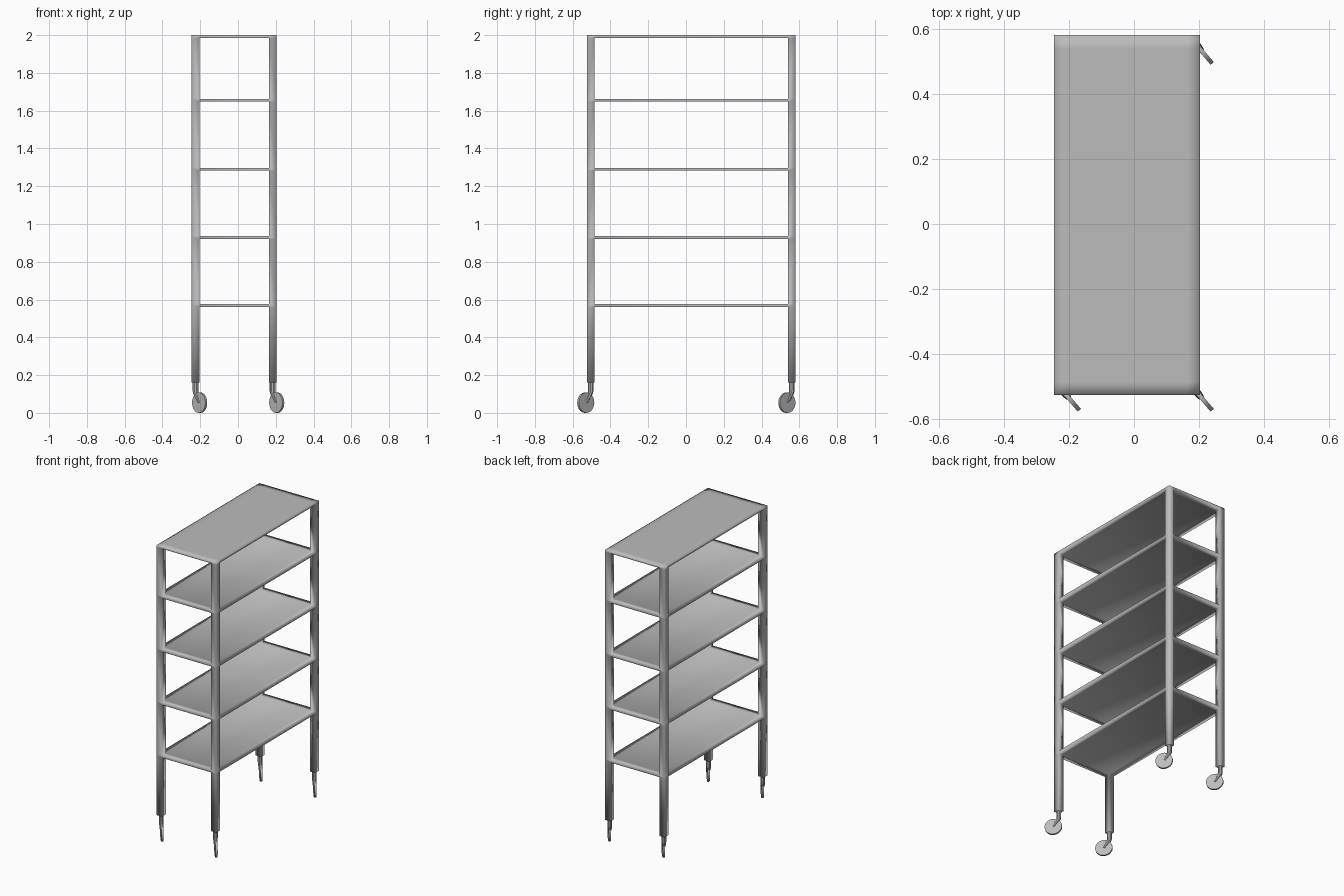
import bpy, bmesh
from mathutils import Vector, Matrix

cube = bpy.data.objects.get("Cube")
if cube:
    bpy.data.objects.remove(cube, do_unlink=True)

steel = bpy.data.materials.new("grey_steel")
steel.use_nodes = True
steel.diffuse_color = (0.5, 0.5, 0.5, 1)
steel.node_tree.nodes["Principled BSDF"].inputs["Base Color"].default_value = (0.5, 0.5, 0.5, 1)


def add_mesh(name, bm):
    mesh = bpy.data.meshes.new(name)
    bm.to_mesh(mesh)
    bm.free()
    obj = bpy.data.objects.new(name, mesh)
    bpy.context.collection.objects.link(obj)
    mesh.materials.append(steel)
    return obj


# Frame: four square posts and five shelves welded into one skin on a coarse grid
xs = [-0.245, -0.205, 0.163, 0.203]
ys = [-0.525, -0.485, 0.54, 0.58]
zs = [0.16]
for z in (0.568, 0.928, 1.29, 1.655, 1.9925):
    zs += [z - 0.0075, z + 0.0075]


def filled(i, j, k):
    if not (0 <= i < 3 and 0 <= j < 3 and 0 <= k < len(zs) - 1):
        return False
    return k % 2 == 1 or (i != 1 and j != 1)


bm = bmesh.new()
for i in range(3):
    for j in range(3):
        for k in range(len(zs) - 1):
            if not filled(i, j, k):
                continue
            for axis in range(3):
                for side in (0, 1):
                    near = [i, j, k]
                    near[axis] += 2 * side - 1
                    if filled(*near):
                        continue
                    corners = []
                    for a, b in ((0, 0), (1, 0), (1, 1), (0, 1)):
                        c = [i, j, k]
                        c[axis] += side
                        c[(axis + 1) % 3] += a
                        c[(axis + 2) % 3] += b
                        corners.append(bm.verts.new((xs[c[0]], ys[c[1]], zs[c[2]])))
                    bm.faces.new(corners if side else corners[::-1])
bmesh.ops.remove_doubles(bm, verts=bm.verts, dist=0.001)
bmesh.ops.recalc_face_normals(bm, faces=bm.faces)
for face in bm.faces:
    face.smooth = True
add_mesh("shelf_frame", bm)

# Casters: a bent stem reaching the hub of a thin wheel, all swivelled the same way
heading = Vector((0.65, -0.76, 0))
axle = Vector((0.76, 0.65, 0))


def add_stem(name, foot, hub):
    curve = bpy.data.curves.new(name, "CURVE")
    curve.dimensions = "3D"
    curve.bevel_depth = 0.015
    curve.bevel_resolution = 3
    curve.resolution_u = 6
    curve.use_fill_caps = True
    spline = curve.splines.new("BEZIER")
    spline.bezier_points.add(2)
    bend = foot - Vector((0, 0, 0.045))
    points = (foot + Vector((0, 0, 0.01)), bend, hub)
    down = Vector((0, 0, -0.015))
    slopes = (down, down, (hub - bend) * 0.3)
    for p, co, slope, size in zip(spline.bezier_points, points, slopes, (1, 1, 0.65)):
        p.co = co
        p.handle_left = co - slope
        p.handle_right = co + slope
        p.radius = size
    obj = bpy.data.objects.new(name, curve)
    bpy.context.collection.objects.link(obj)
    curve.materials.append(steel)
    bpy.ops.object.select_all(action="DESELECT")
    obj.select_set(True)
    bpy.context.view_layer.objects.active = obj
    bpy.ops.object.convert(target="MESH")
    bpy.ops.object.shade_smooth_by_angle()


def add_wheel(name, hub):
    bm = bmesh.new()
    turn = Vector((0, 0, 1)).rotation_difference(axle).to_matrix().to_4x4()
    bmesh.ops.create_cone(bm, cap_ends=True, segments=28, radius1=0.054, radius2=0.054,
                          depth=0.013, matrix=Matrix.Translation(hub) @ turn)
    obj = add_mesh(name, bm)
    bpy.ops.object.select_all(action="DESELECT")
    obj.select_set(True)
    bpy.context.view_layer.objects.active = obj
    bpy.ops.object.shade_smooth_by_angle()


for x, side in ((-0.225, "right"), (0.183, "left")):
    for y, end in ((-0.505, "front"), (0.56, "back")):
        foot = Vector((x, y, 0.16))
        hub = Vector((x, y, 0.054)) + heading * 0.034
        add_stem(f"{end}_{side}_caster_stem", foot, hub)
        add_wheel(f"{end}_{side}_caster_wheel", hub)
